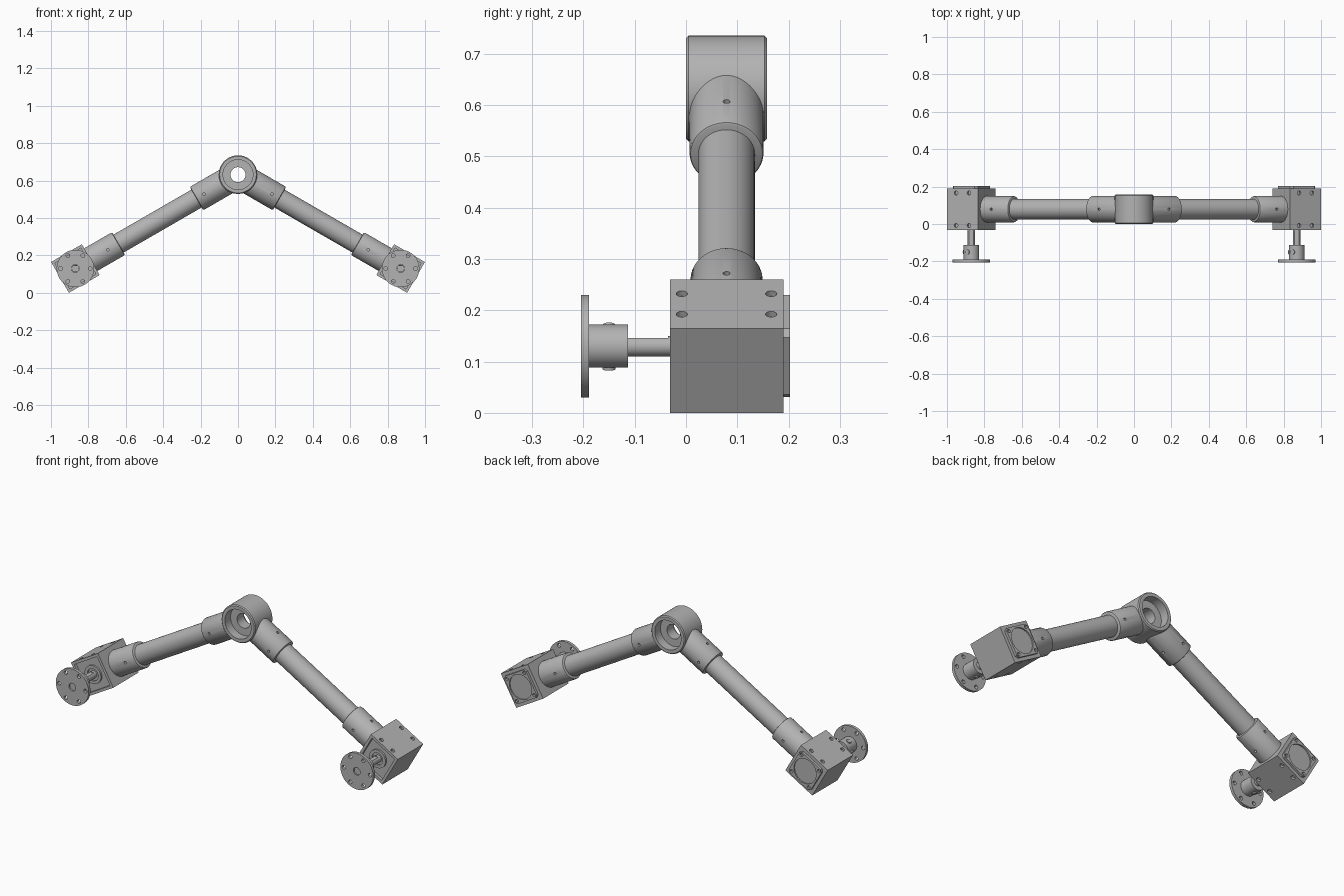
import bpy, bmesh
from math import sin, cos, pi, radians
from mathutils import Vector, Matrix

if "Cube" in bpy.data.objects:
    bpy.data.objects.remove(bpy.data.objects["Cube"])

metal = bpy.data.materials.new("grey_metal")
metal.use_nodes = True
metal.diffuse_color = (0.45, 0.45, 0.45, 1)
metal.node_tree.nodes["Principled BSDF"].inputs["Base Color"].default_value = (0.45, 0.45, 0.45, 1)

MID_Y = 0.079      # centre plane of the arms
HUB = Vector((0, MID_Y, 0.632))
ARM = 1.004        # hub centre to housing centre
HALF = 0.095       # half width of the housing
TILT = radians(30)
Y = Vector((0, 1, 0))


def lathe(bm, origin, axis, profile, segs=48):
    """Add a closed turned solid; profile is (radius, distance along axis)."""
    turn = Vector((0, 0, 1)).rotation_difference(Vector(axis)).to_matrix()
    rings = []
    for r, h in profile:
        rings.append([bm.verts.new(Vector(origin) + turn @ Vector(
            (r * cos(2 * pi * i / segs), r * sin(2 * pi * i / segs), h)))
            for i in range(segs)])
    for a, b in zip(rings, rings[1:]):
        for i in range(segs):
            j = (i + 1) % segs
            bm.faces.new((a[i], a[j], b[j], b[i]))
    bm.faces.new(rings[0][::-1])
    bm.faces.new(rings[-1])


def rod(bm, origin, axis, r, start, end, segs=48):
    lathe(bm, origin, axis, [(r, start), (r, end)], segs)


def block(bm, centre, size, angle, chamfer=0):
    """Add a block turned about y, with optional chamfers along y."""
    m = Matrix.Translation(centre) @ Matrix.Rotation(angle, 4, 'Y') @ Matrix.Diagonal((*size, 1))
    verts = bmesh.ops.create_cube(bm, size=1, matrix=m)["verts"]
    if chamfer:
        edges = {e for v in verts for e in v.link_edges
                 if abs((e.verts[0].co - e.verts[1].co).normalized().y) > 0.9}
        bmesh.ops.bevel(bm, geom=list(edges), offset=chamfer, segments=1, affect='EDGES')


def finish(name, bm, cutter=None):
    """Turn the mesh into an object, cut the holes and shade it."""
    def make(label, mesh_bm):
        bmesh.ops.recalc_face_normals(mesh_bm, faces=mesh_bm.faces)
        me = bpy.data.meshes.new(label)
        mesh_bm.to_mesh(me)
        mesh_bm.free()
        me.materials.append(metal)
        ob = bpy.data.objects.new(label, me)
        bpy.context.scene.collection.objects.link(ob)
        return ob
    ob = make(name, bm)
    bpy.ops.object.select_all(action='DESELECT')
    bpy.context.view_layer.objects.active = ob
    ob.select_set(True)
    if cutter:
        tool = make(name + "_cutter", cutter)
        tool.hide_render = True
        mod = ob.modifiers.new("holes", 'BOOLEAN')
        mod.operation, mod.solver, mod.object = 'DIFFERENCE', 'EXACT', tool
        bpy.ops.object.modifier_apply(modifier=mod.name)
        bpy.data.objects.remove(tool)
    bpy.ops.object.shade_smooth_by_angle(angle=radians(30))
    return ob


def add_bore(bm):
    """Stepped bore through the hub, wide at both ends."""
    lathe(bm, HUB, Y, [(0.08, -0.12), (0.08, -0.03), (0.04, -0.03),
                       (0.04, 0.03), (0.08, 0.03), (0.08, 0.12)], 64)


def sleeve(name, centre, axis, up, r, start, end, side_at, top_at, bored=False):
    """Socket round the tube, with small screw holes on four sides."""
    bm, cut = bmesh.new(), bmesh.new()
    lathe(bm, centre, axis, [(r, start), (r, end - 0.006), (r - 0.002, end - 0.002),
                             (r - 0.006, end)], 64)
    for d, at in ((Y, side_at), (-Y, side_at), (up, top_at), (-up, top_at)):
        rod(cut, centre + axis * at, d, 0.007, r - 0.014, r + 0.02, 16)
    if bored:
        add_bore(cut)
    finish(name, bm, cut)


# Central hub
bm, cut = bmesh.new(), bmesh.new()
lathe(bm, HUB, Y, [(0.098, -0.079), (0.103, -0.074), (0.103, 0.074), (0.098, 0.079)], 64)
add_bore(cut)
finish("hub", bm, cut)

for side, s in (("left", 1), ("right", -1)):
    out = Vector((s * cos(TILT), 0, -sin(TILT)))
    up = Vector((s * sin(TILT), 0, cos(TILT)))
    end = HUB + out * ARM
    axis_pt = Vector((end.x, 0, end.z))

    # Arm tube and its two sockets
    bm = bmesh.new()
    rod(bm, HUB, out, 0.055, 0.22, ARM - 0.2)
    finish(side + "_arm_tube", bm)
    sleeve(side + "_hub_sleeve", HUB, out, up, 0.072, 0.05, 0.256, 0.21, 0.175, True)
    sleeve(side + "_housing_sleeve", end, -out, up, 0.07, 0.085, 0.266, 0.2, 0.163)

    # Motor housing with front pocket and screw holes above and below
    bm, cut = bmesh.new(), bmesh.new()
    block(bm, end, (2 * HALF, 0.221, 2 * HALF), s * TILT)
    block(cut, axis_pt + Y * -0.031, (0.16, 0.03, 0.16), s * TILT)
    for u in (-0.04, 0.04):
        for v in (-0.087, 0.087):
            for d in (up, -up):
                rod(cut, end + out * u + Y * v, d, 0.011, HALF - 0.012, HALF + 0.02, 20)
    finish(side + "_housing", bm, cut)

    # Motor body with round rear recess and corner screw holes
    bm, cut = bmesh.new(), bmesh.new()
    block(bm, axis_pt + Y * 0.0935, (0.155, 0.219, 0.155), s * TILT, 0.013)
    rod(cut, axis_pt, Y, 0.068, 0.196, 0.23, 64)
    for a in (-0.061, 0.061):
        for b in (-0.061, 0.061):
            corner = axis_pt + out * a + up * b
            rod(cut, corner, Y, 0.009, 0.192, 0.23, 16)
            rod(cut, corner, Y, 0.009, -0.05, -0.006, 16)
    finish(side + "_motor", bm, cut)

    # Raised ring round the shaft
    bm, cut = bmesh.new(), bmesh.new()
    rod(bm, axis_pt, Y, 0.05, -0.026, 0, 48)
    rod(cut, axis_pt, Y, 0.033, -0.05, -0.018, 48)
    finish(side + "_pilot_ring", bm, cut)

    # Shaft with a flat along the top
    bm, cut = bmesh.new(), bmesh.new()
    rod(bm, axis_pt, Y, 0.02, -0.198, 0, 32)
    block(cut, axis_pt + Vector((0, -0.13, 0.026)), (0.06, 0.19, 0.02), 0)
    finish(side + "_shaft", bm, cut)

    # Coupling flange: disc, collar, bore and six bolt holes
    bm, cut = bmesh.new(), bmesh.new()
    lathe(bm, axis_pt, Y, [(0.1, -0.205), (0.1, -0.189), (0.042, -0.189), (0.042, -0.113)], 64)
    rod(cut, axis_pt, Y, 0.021, -0.25, -0.08, 32)
    for i in range(6):
        a = i * pi / 3
        rod(cut, axis_pt + Vector((cos(a), 0, sin(a))) * 0.08, Y, 0.01, -0.25, -0.15, 20)
    finish(side + "_flange", bm, cut)

    # Set screws in the collar
    bm = bmesh.new()
    for a in (radians(120), radians(210), radians(255)):
        rod(bm, axis_pt + Y * -0.15, (cos(a), 0, sin(a)), 0.013, 0.03, 0.046, 20)
    finish(side + "_set_screws", bm)
